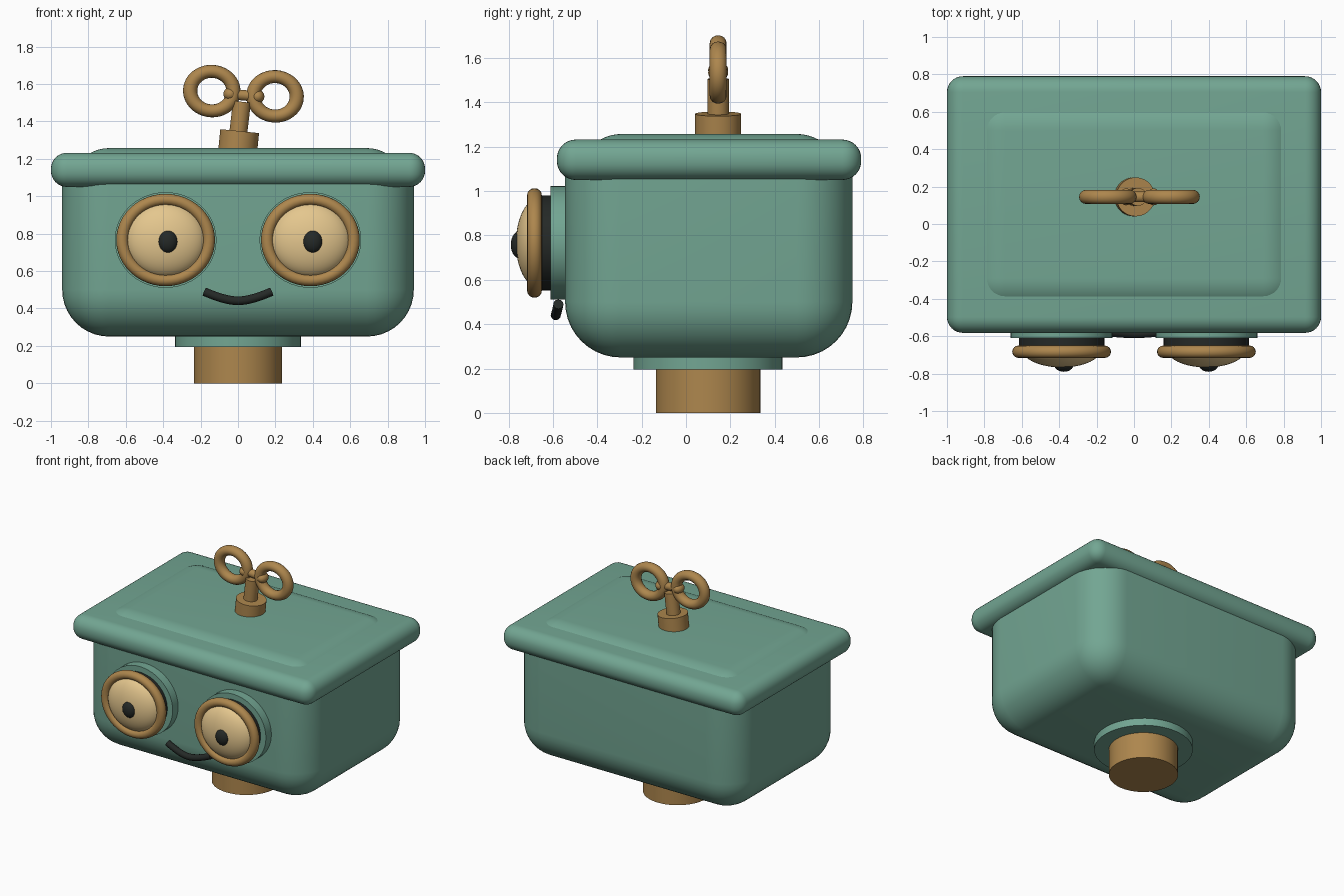
import bpy, bmesh
from math import radians, pi
from mathutils import Vector

if "Cube" in bpy.data.objects:
    bpy.data.objects.remove(bpy.data.objects["Cube"])


def mat(name, rgb):
    m = bpy.data.materials.new(name)
    m.diffuse_color = (*rgb, 1)
    m.use_nodes = True
    m.node_tree.nodes["Principled BSDF"].inputs["Base Color"].default_value = m.diffuse_color
    return m


GREEN = mat("green paint", (0.17, 0.38, 0.29))
BRASS = mat("brass", (0.42, 0.24, 0.075))
CREAM = mat("cream", (0.78, 0.57, 0.27))
BLACK = mat("black", (0.018, 0.022, 0.02))


def finish(name, material, angle=40):
    o = bpy.context.object
    o.name = name
    o.data.materials.append(material)
    bpy.ops.object.shade_smooth_by_angle(angle=radians(angle))
    return o


def rounded_box(name, lo, hi, r, material, seg=8, keep_top=False):
    lo, hi = Vector(lo), Vector(hi)
    bpy.ops.mesh.primitive_cube_add(size=1)
    me = bpy.context.object.data
    bm = bmesh.new()
    bm.from_mesh(me)
    for v in bm.verts:
        v.co = [(lo[i] + hi[i]) / 2 + v.co[i] * (hi[i] - lo[i]) for i in range(3)]
    edges = [e for e in bm.edges
             if not (keep_top and all(v.co.z > hi.z - 1e-4 for v in e.verts))]
    bmesh.ops.bevel(bm, geom=edges, offset=r, segments=seg, profile=0.5,
                    affect='EDGES', clamp_overlap=True)
    bm.to_mesh(me)
    bm.free()
    return finish(name, material)


def rod(name, a, b, r, material, squash=1.0):
    a, b = Vector(a), Vector(b)
    bpy.ops.mesh.primitive_cylinder_add(vertices=48, radius=r, depth=(b - a).length,
                                        location=(a + b) / 2)
    o = bpy.context.object
    if abs((b - a).normalized().y) > 0.9:      # facing the front: local y is world z
        o.rotation_euler = (pi / 2, 0, 0)
    else:
        o.rotation_euler = (b - a).to_track_quat('Z', 'Y').to_euler()
    o.scale = (1, squash, 1)
    return finish(name, material)


def ball(name, loc, radii, material):
    bpy.ops.mesh.primitive_uv_sphere_add(segments=40, ring_count=24, radius=1, location=loc)
    bpy.context.object.scale = radii
    return finish(name, material)


def ring(name, loc, major, minor, material, squash):
    bpy.ops.mesh.primitive_torus_add(major_segments=48, minor_segments=16, location=loc,
                                     rotation=(pi / 2, 0, 0),
                                     major_radius=major, minor_radius=minor)
    bpy.context.object.scale = (1, squash, 1)
    return finish(name, material)


# Head, lid and the raised panel on the lid
rounded_box("head", (-0.94, -0.545, 0.25), (0.94, 0.75, 1.12), 0.25, GREEN, 10, True)
rounded_box("lid", (-1, -0.582, 1.05), (1, 0.79, 1.232), 0.085, GREEN)
rounded_box("lid_panel", (-0.89, -0.49, 0.84), (0.89, 0.70, 1.257), 0.2, GREEN, 16)

# Neck
rod("neck", (0, 0.1, 0), (0, 0.1, 0.22), 0.236, BRASS)
rod("neck_collar", (0, 0.1, 0.195), (0, 0.1, 0.27), 0.336, GREEN)

# Eyes
for side, x in (("left", -0.387), ("right", 0.387)):
    z = 0.766
    rod(side + "_eye_base", (x, -0.5, z), (x, -0.61, z), 0.272, GREEN, 0.94)
    rod(side + "_eye_drum", (x, -0.59, z), (x, -0.675, z), 0.228, BLACK, 0.94)
    ring(side + "_eye_rim", (x, -0.683, z), 0.231, 0.033, BRASS, 0.935)
    ball(side + "_eyeball", (x, -0.665, z), (0.215, 0.102, 0.2), CREAM)
    ball(side + "_pupil", (x + 0.012, -0.75, z - 0.008), (0.053, 0.04, 0.061), BLACK)

# Mouth
cu = bpy.data.curves.new("mouth", 'CURVE')
cu.dimensions = '3D'
cu.bevel_depth = 0.023
cu.bevel_resolution = 4
cu.use_fill_caps = True
sp = cu.splines.new('BEZIER')
sp.bezier_points.add(2)
for p, (co, h) in zip(sp.bezier_points, [((-0.18, -0.575, 0.49), (0.05, -0.004, -0.022)),
                                         ((0, -0.587, 0.441), (0.06, 0, 0)),
                                         ((0.18, -0.575, 0.49), (0.05, 0.004, 0.022))]):
    p.co = co
    p.handle_left = Vector(co) - Vector(h)
    p.handle_right = Vector(co) + Vector(h)
cu.materials.append(BLACK)
bpy.context.collection.objects.link(bpy.data.objects.new("mouth", cu))

# Wind-up key, leaning slightly sideways
ky = 0.145
rod("key_socket", (-0.006, ky, 1.2), (0.009, ky, 1.348), 0.104, BRASS)
rod("key_shaft", (-0.003, ky, 1.3), (0.021, ky, 1.505), 0.048, BRASS)
ring("key_loop_left", (-0.14, ky, 1.562), 0.116, 0.038, BRASS, 0.91).rotation_euler.y = radians(5)
ring("key_loop_right", (0.198, ky, 1.534), 0.116, 0.038, BRASS, 0.91).rotation_euler.y = radians(5)
rod("key_bar", (-0.04, ky, 1.546), (0.105, ky, 1.533), 0.028, BRASS)
for side, x, z in (("left", -0.042, 1.546), ("right", 0.105, 1.533)):
    ball("key_knot_" + side, (x, ky, z), (0.036, 0.045, 0.036), BRASS)
